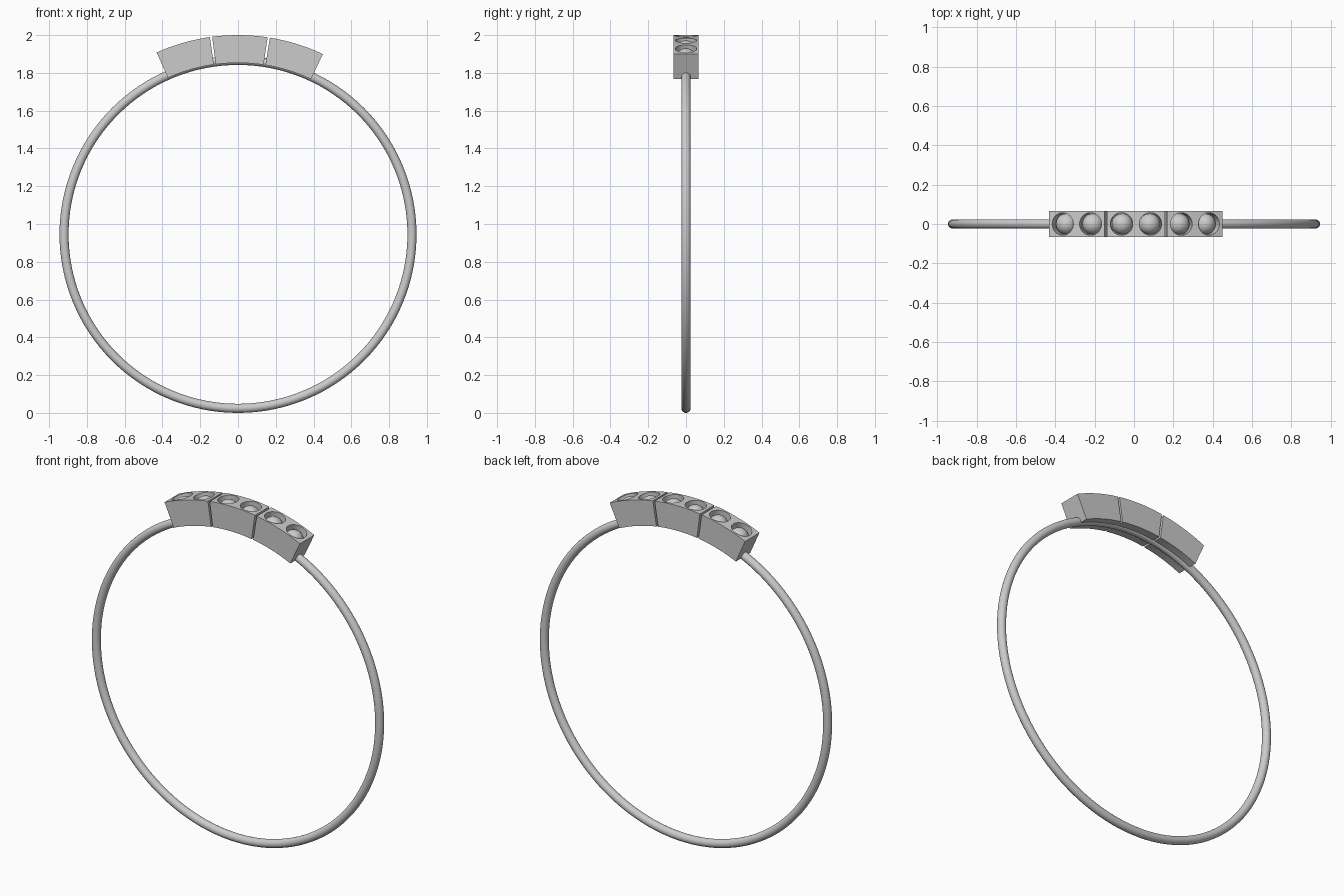
import bpy, bmesh
from math import radians, sin, cos
from mathutils import Matrix, Vector

if "Cube" in bpy.data.objects:
    bpy.data.objects.remove(bpy.data.objects["Cube"])

CZ = 0.945              # ring centre height
R, WIRE = 0.921, 0.024  # band radius and wire radius
R_IN, R_OUT = 0.908, 1.055
HALF_Y = 0.067
TILT = 0.55             # setting is slightly off centre (degrees)
PITCH, SPAN = 16.65, 16.0


def polar(r, deg, y=0.0):
    a = radians(deg)
    return Vector((r * sin(a), y, CZ + r * cos(a)))


def finish(bm, name, smooth=True):
    bmesh.ops.recalc_face_normals(bm, faces=bm.faces)
    me = bpy.data.meshes.new(name)
    bm.to_mesh(me)
    bm.free()
    ob = bpy.data.objects.new(name, me)
    bpy.context.collection.objects.link(ob)
    if smooth:
        bpy.ops.object.select_all(action='DESELECT')
        ob.select_set(True)
        bpy.context.view_layer.objects.active = ob
        bpy.ops.object.shade_smooth_by_angle(angle=radians(30))
    return ob


def arc_block(name, mid):
    # curved block: rectangular section swept along the arc
    bm = bmesh.new()
    n = 12
    loops = []
    for i in range(n + 1):
        a = mid - SPAN / 2 + SPAN * i / n
        loops.append([bm.verts.new(polar(r, a, y)) for r, y in
                      ((R_IN, -HALF_Y), (R_OUT, -HALF_Y), (R_OUT, HALF_Y), (R_IN, HALF_Y))])
    for p, q in zip(loops, loops[1:]):
        for k in range(4):
            bm.faces.new((p[k], p[(k + 1) % 4], q[(k + 1) % 4], q[k]))
    bm.faces.new(loops[0])
    bm.faces.new(loops[-1])
    return finish(bm, name)


def radial(r, deg):
    return Matrix.Translation(polar(r, deg)) @ Matrix.Rotation(radians(deg), 4, 'Y')


# band
bpy.ops.mesh.primitive_torus_add(location=(0, 0, CZ), rotation=(radians(90), 0, 0),
                                 major_radius=R, minor_radius=WIRE,
                                 major_segments=128, minor_segments=20)
bpy.context.object.name = "band"
bpy.ops.object.shade_smooth()

for i, side in enumerate(("left", "middle", "right")):
    mid = TILT + (i - 1) * PITCH
    block = arc_block(side + "_setting", mid)

    # stone sockets
    bm = bmesh.new()
    for s in (-4, 4):
        bmesh.ops.create_cone(bm, cap_ends=True, segments=40, radius1=0.057, radius2=0.057,
                              depth=0.12, matrix=radial(R_OUT, mid + s))
    cutter = finish(bm, side + "_socket_cutter", False)
    cutter.hide_render = True
    cutter.hide_viewport = False
    mod = block.modifiers.new("sockets", 'BOOLEAN')
    mod.operation, mod.solver, mod.object = 'DIFFERENCE', 'EXACT', cutter
    bpy.ops.object.select_all(action='DESELECT')
    block.select_set(True)
    bpy.context.view_layer.objects.active = block
    bpy.ops.object.modifier_move_to_index(modifier="sockets", index=0)
    bpy.ops.object.modifier_apply(modifier="sockets")
    bpy.data.objects.remove(cutter)

    # round stones
    for j, s in enumerate((-4, 4)):
        bm = bmesh.new()
        bmesh.ops.create_uvsphere(bm, u_segments=32, v_segments=20, radius=0.053,
                                  matrix=radial(R_OUT - 0.055, mid + s))
        finish(bm, f"{side}_stone_{j + 1}")
